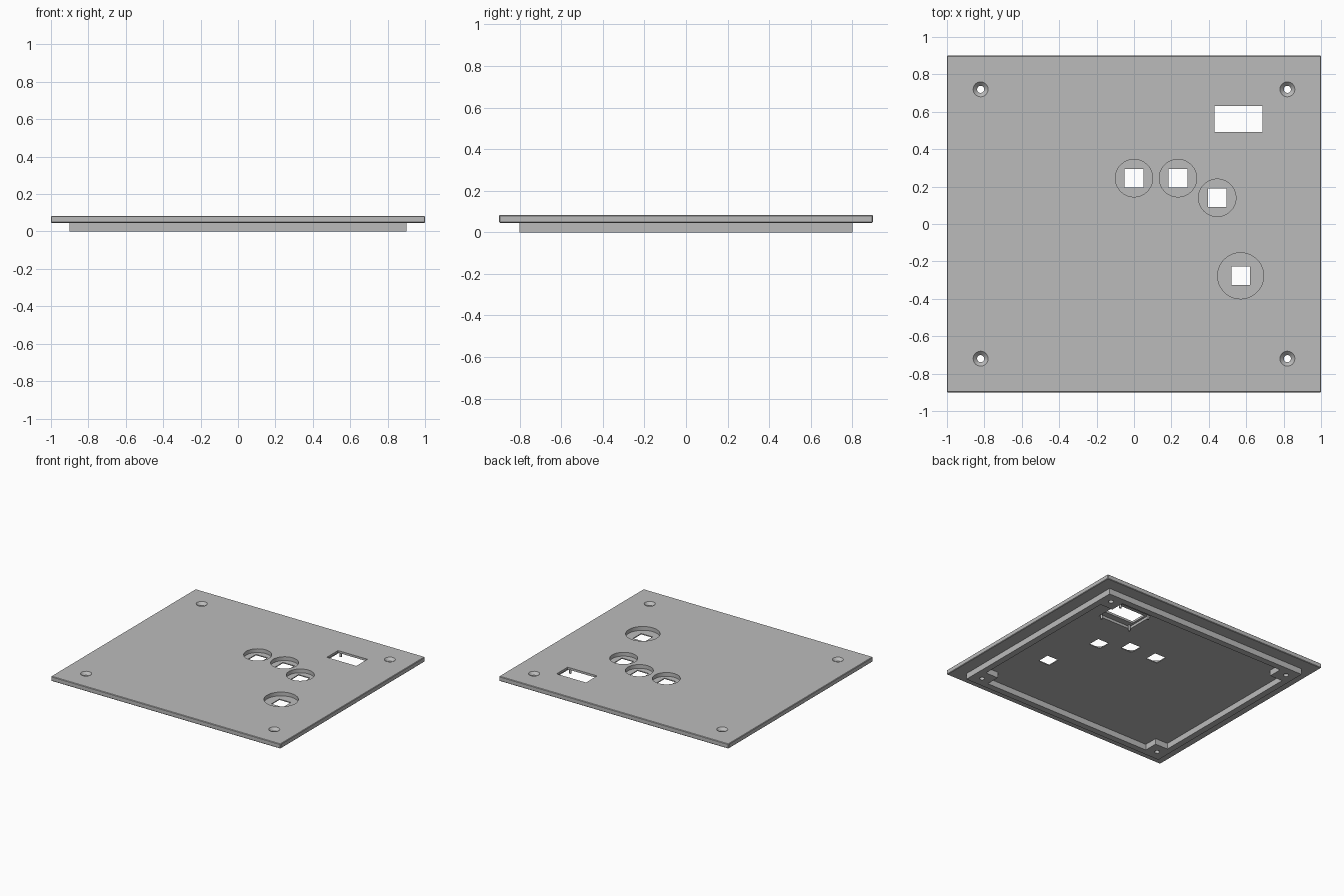
import bpy, bmesh, math

if "Cube" in bpy.data.objects:
    bpy.data.objects.remove(bpy.data.objects["Cube"])

TOP, UNDER = 0.083, 0.046   # top face and underside of the cover plate

grey = bpy.data.materials.new("plain_grey")
grey.diffuse_color = (0.5, 0.5, 0.5, 1)
grey.use_nodes = True
grey.node_tree.nodes["Principled BSDF"].inputs["Base Color"].default_value = grey.diffuse_color


def prism(name, lower, z0, z1, upper=None):
    """Solid between two matching outlines at heights z0 and z1."""
    bm = bmesh.new()
    a = [bm.verts.new((x, y, z0)) for x, y in lower]
    b = [bm.verts.new((x, y, z1)) for x, y in (upper or lower)]
    bm.faces.new(a)
    bm.faces.new(b)
    n = len(a)
    for i in range(n):
        j = (i + 1) % n
        bm.faces.new((a[i], a[j], b[j], b[i]))
    bmesh.ops.recalc_face_normals(bm, faces=bm.faces)
    me = bpy.data.meshes.new(name)
    bm.to_mesh(me)
    bm.free()
    ob = bpy.data.objects.new(name, me)
    bpy.context.collection.objects.link(ob)
    me.materials.append(grey)
    return ob


def rect(cx, cy, hx, hy):
    return [(cx - hx, cy - hy), (cx + hx, cy - hy), (cx + hx, cy + hy), (cx - hx, cy + hy)]


def circle(cx, cy, r, n=48):
    return [(cx + r * math.cos(2 * math.pi * i / n), cy + r * math.sin(2 * math.pi * i / n))
            for i in range(n)]


def apply_modifier(ob, mod):
    bpy.context.view_layer.objects.active = ob
    bpy.ops.object.modifier_apply(modifier=mod.name)


def combine(ob, tool, op):
    mod = ob.modifiers.new("combine", 'BOOLEAN')
    mod.operation, mod.solver, mod.object = op, 'EXACT', tool
    apply_modifier(ob, mod)
    bpy.data.objects.remove(tool)


# Cover plate with finely chamfered edges
cover = prism("cover_plate", rect(0, 0, 1, 0.9), UNDER, TOP)
bevel = cover.modifiers.new("edge", 'BEVEL')
bevel.width, bevel.segments = 0.004, 1
apply_modifier(cover, bevel)

# Locating rim below the plate, thickened into a square block at each corner
rim = prism("rim", rect(0, 0, 0.9, 0.8), 0, UNDER + 0.01)
inner = []
for sx, sy in ((1, 1), (-1, 1), (-1, -1), (1, -1)):
    corner = [(0.85 * sx, 0.64 * sy), (0.74 * sx, 0.64 * sy), (0.74 * sx, 0.75 * sy)]
    inner += corner if sx == sy else corner[::-1]
combine(rim, prism("cavity", inner, -0.1, 0.2), 'DIFFERENCE')
combine(cover, rim, 'UNION')

# Countersunk screw holes
for sx in (-1, 1):
    for sy in (-1, 1):
        x, y = 0.82 * sx, 0.72 * sy
        combine(cover, prism("hole", circle(x, y, 0.019, 32), -0.1, 0.2), 'DIFFERENCE')
        combine(cover, prism("sink", circle(x, y, 0.016, 32), TOP - 0.024, TOP + 0.001,
                             circle(x, y, 0.041, 32)), 'DIFFERENCE')

# Round button recesses with square openings
for x, y, r in ((0, 0.245, 0.1), (0.235, 0.245, 0.1), (0.445, 0.14, 0.1), (0.57, -0.277, 0.123)):
    combine(cover, prism("recess", circle(x, y, r, 64), UNDER + 0.007, 0.2), 'DIFFERENCE')
    combine(cover, prism("opening", rect(x, y, 0.05, 0.05), -0.1, 0.2), 'DIFFERENCE')

# Display window with a shallow pocket behind it
wx, wy = 0.558, 0.562
combine(cover, prism("window", rect(wx, wy, 0.128, 0.069), -0.1, 0.2), 'DIFFERENCE')
combine(cover, prism("pocket", rect(wx, wy, 0.145, 0.118), -0.1, UNDER + 0.02), 'DIFFERENCE')

# Display mounting posts in the pocket corners
for sx in (-1, 1):
    for sy in (-1, 1):
        post = prism("post", circle(wx + 0.13 * sx, wy + 0.105 * sy, 0.008, 20), 0.02, UNDER + 0.025)
        combine(cover, post, 'UNION')

# Smooth the round walls, keep the hard edges
bpy.ops.object.select_all(action='DESELECT')
cover.select_set(True)
bpy.context.view_layer.objects.active = cover
bpy.ops.object.shade_smooth_by_angle(angle=math.radians(30))
